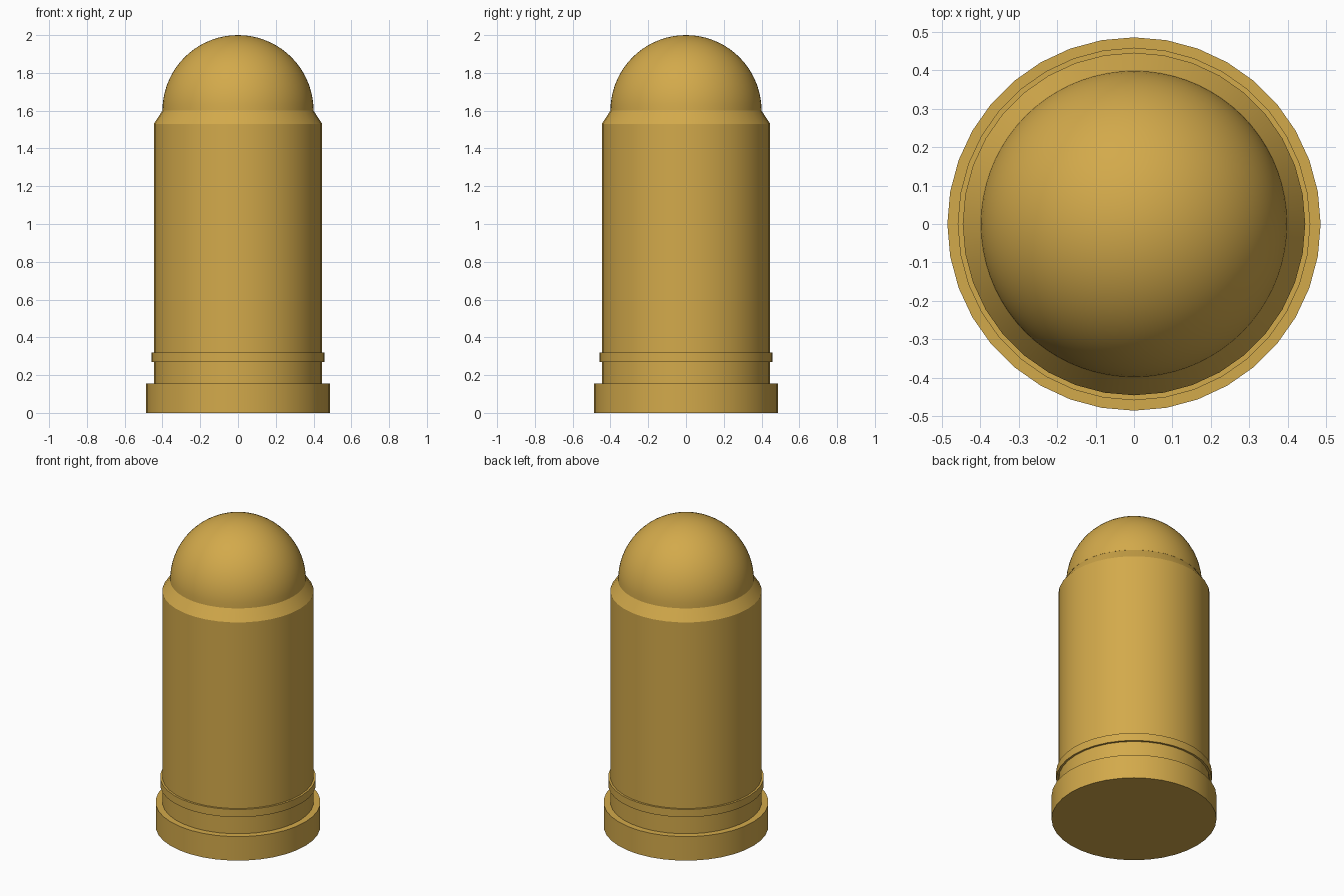
import bpy
import bmesh
import math

cube = bpy.data.objects.get("Cube")
if cube:
    bpy.data.objects.remove(cube, do_unlink=True)

SIDES = 36

brass = bpy.data.materials.new("brass")
brass.use_nodes = True
brass.diffuse_color = (0.65, 0.40, 0.07, 1)
brass.node_tree.nodes["Principled BSDF"].inputs["Base Color"].default_value = (0.65, 0.40, 0.07, 1)


def lathe(name, profile, sides=SIDES):
    """Turn a (radius, height) profile around z; radius 0 makes a pole."""
    bm = bmesh.new()
    rings = []
    for r, z in profile:
        if r == 0:
            rings.append([bm.verts.new((0, 0, z))] * sides)
        else:
            angles = [math.tau * i / sides for i in range(sides)]
            rings.append([bm.verts.new((r * math.cos(a), r * math.sin(a), z)) for a in angles])
    for low, high in zip(rings, rings[1:]):
        for i in range(sides):
            j = (i + 1) % sides
            bm.faces.new(list(dict.fromkeys((low[i], low[j], high[j], high[i]))))
    # Close open ends with flat caps
    for ring, flip in ((rings[0], True), (rings[-1], False)):
        if len(set(ring)) > 1:
            bm.faces.new(ring[::-1] if flip else ring)
    mesh = bpy.data.meshes.new(name)
    bm.to_mesh(mesh)
    bm.free()
    mesh.materials.append(brass)
    obj = bpy.data.objects.new(name, mesh)
    bpy.context.collection.objects.link(obj)
    bpy.ops.object.select_all(action="DESELECT")
    obj.select_set(True)
    bpy.context.view_layer.objects.active = obj
    bpy.ops.object.shade_smooth_by_angle(angle=math.radians(30))
    return obj


# Wide flat foot
lathe("base_rim", [(0.486, 0), (0.486, 0.156)])

# Main cylinder with its tapered shoulder
lathe("body", [(0.446, 0.156), (0.446, 1.53), (0.40, 1.60)])

# Thin raised band above the foot
lathe("raised_band", [(0.459, 0.27), (0.459, 0.32)])

# Hemispherical top
steps = 18
dome = [(0.40 * math.cos(math.pi / 2 * i / steps), 1.60 + 0.40 * math.sin(math.pi / 2 * i / steps))
        for i in range(steps)]
lathe("dome", dome + [(0, 2.0)], sides=72)
